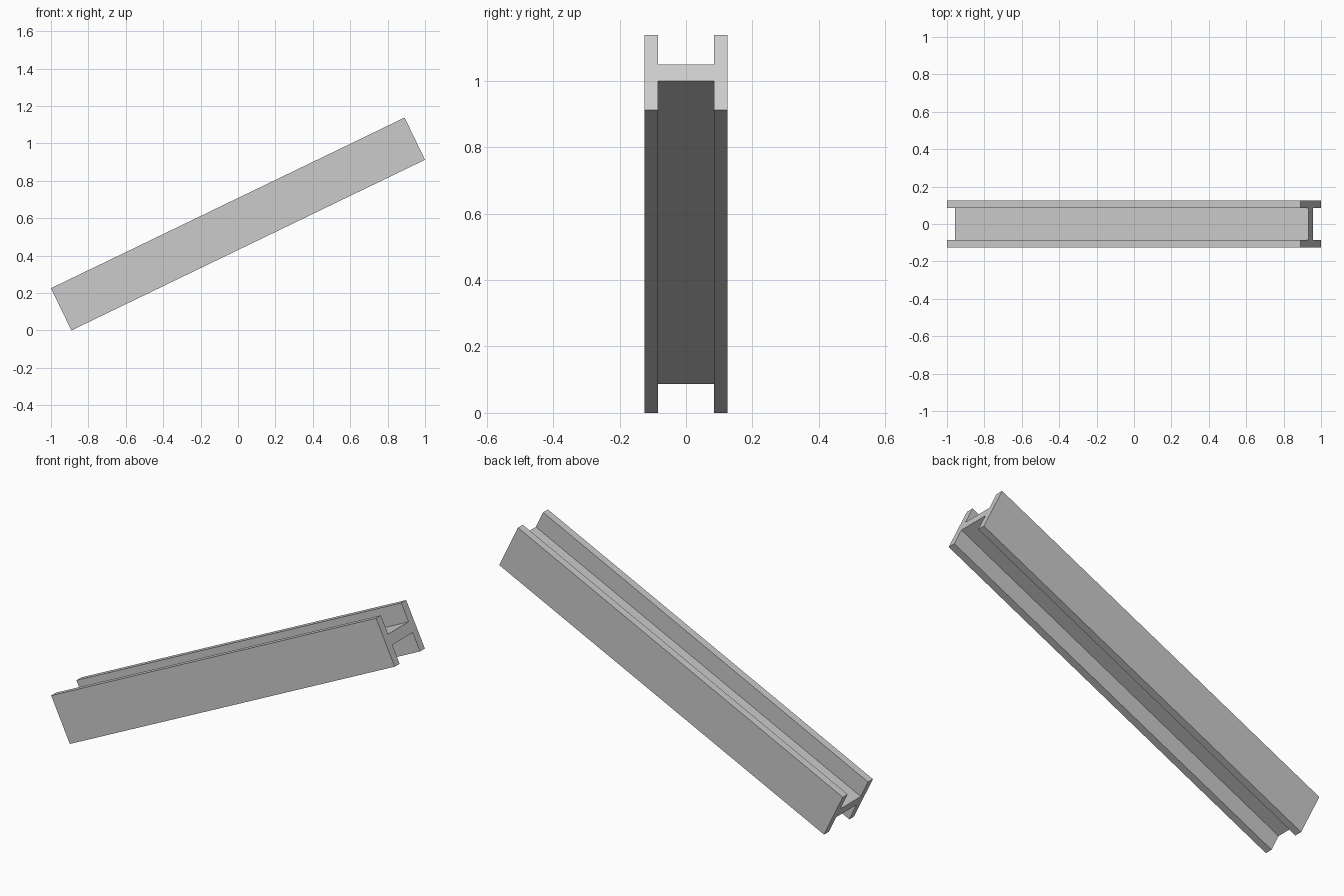
import bpy
import bmesh
import math
from mathutils import Matrix

cube = bpy.data.objects.get("Cube")
if cube:
    bpy.data.objects.remove(cube, do_unlink=True)

LENGTH, DEPTH, WIDTH = 2.099, 0.2505, 0.25
FLANGE, WEB = 0.04, 0.0556
SLOPE = math.atan2(0.912, 1.89)

# Plain steel colour
steel = bpy.data.materials.new("steel grey")
steel.use_nodes = True
colour = (0.6, 0.6, 0.6, 1)
steel.diffuse_color = colour
steel.node_tree.nodes["Principled BSDF"].inputs["Base Color"].default_value = colour

# H-shaped cross-section: one half, then the same half turned around
y, z, w = WIDTH / 2, DEPTH / 2, WEB / 2
half = [(y - FLANGE, -w), (y - FLANGE, -z), (y, -z),
        (y, z), (y - FLANGE, z), (y - FLANGE, w)]
section = half + [(-a, -b) for a, b in half]

# Extrude the section along the beam, then tilt it up towards +x
bm = bmesh.new()
end = bm.faces.new([bm.verts.new((-LENGTH / 2, a, b)) for a, b in section])
grown = bmesh.ops.extrude_face_region(bm, geom=[end], use_keep_orig=True)
tip = [v for v in grown["geom"] if isinstance(v, bmesh.types.BMVert)]
bmesh.ops.translate(bm, verts=tip, vec=(LENGTH, 0, 0))
bmesh.ops.recalc_face_normals(bm, faces=bm.faces)
bm.transform(Matrix.Rotation(-SLOPE, 4, 'Y'))
lowest = min(v.co.z for v in bm.verts)
bmesh.ops.translate(bm, verts=bm.verts, vec=(0, 0, -lowest))

mesh = bpy.data.meshes.new("sloping_beam")
bm.to_mesh(mesh)
bm.free()
mesh.materials.append(steel)
beam = bpy.data.objects.new("sloping_beam", mesh)
bpy.context.collection.objects.link(beam)
